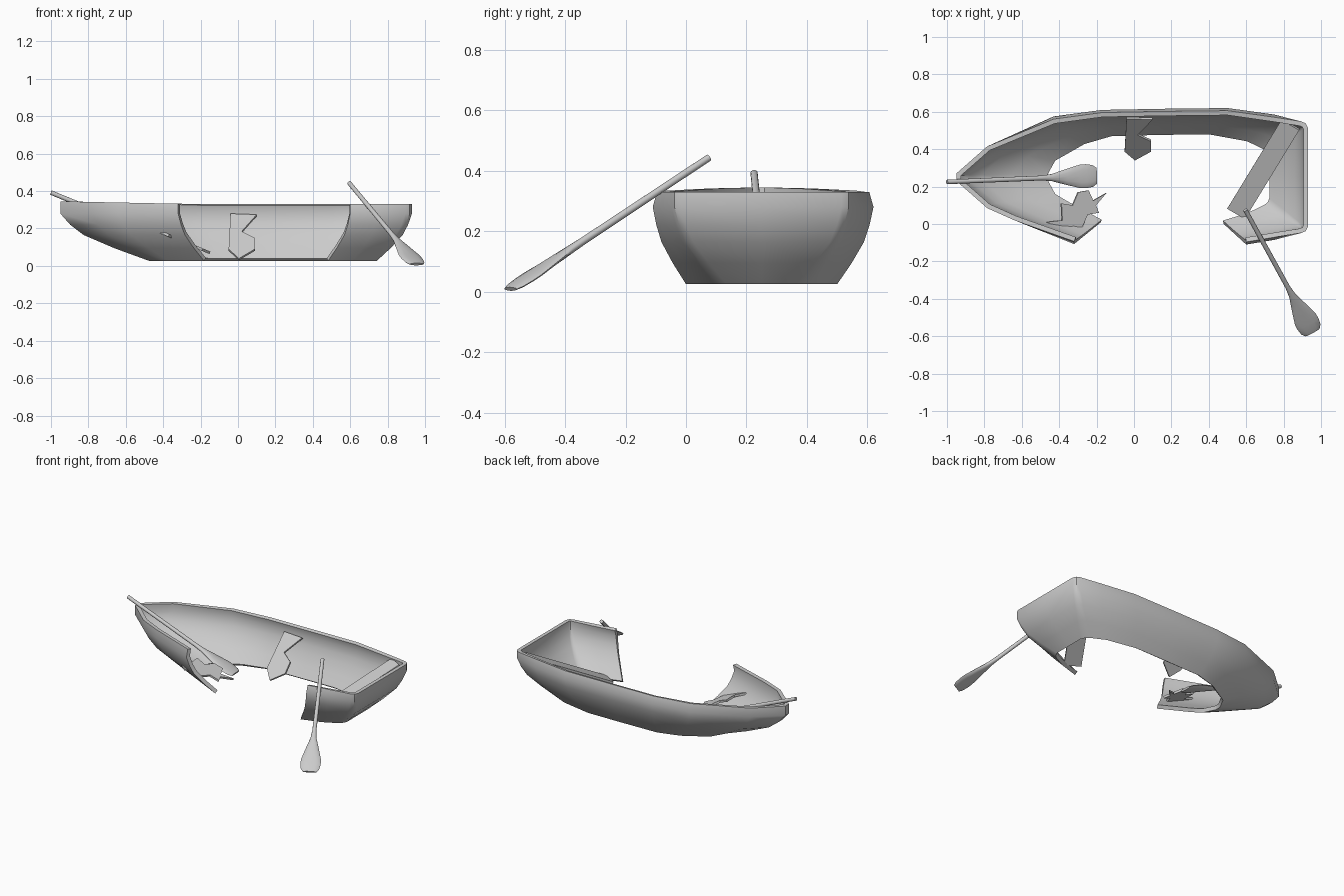
import bpy, bmesh, math
from mathutils import Vector

if "Cube" in bpy.data.objects:
    bpy.data.objects.remove(bpy.data.objects["Cube"])

CENTRE_Y = 0.25


def make(name, verts, faces, thickness=0.0, offset=-1.0, smooth=35):
    mesh = bpy.data.meshes.new(name)
    mesh.from_pydata(verts, [], faces)
    ob = bpy.data.objects.new(name, mesh)
    bpy.context.collection.objects.link(ob)
    bpy.ops.object.select_all(action='DESELECT')
    ob.select_set(True)
    bpy.context.view_layer.objects.active = ob
    if thickness:
        m = ob.modifiers.new("thickness", 'SOLIDIFY')
        m.thickness, m.offset, m.use_even_offset = thickness, offset, True
        bpy.ops.object.modifier_apply(modifier=m.name)
    bpy.ops.object.shade_smooth_by_angle(angle=math.radians(smooth))
    return ob


# Hull: (widest x, half width, bottom x, half width), bow to stern
bow = [(-0.95, 0.02, -0.47, 0.02), (-0.785, 0.165, -0.43, 0.10)]
back = [(-0.43, 0.325, -0.27, 0.195), (-0.17, 0.36, -0.12, 0.24),
        (0.15, 0.366, 0.15, 0.247), (0.50, 0.37, 0.40, 0.25)]
stern = [(0.75, 0.335, 0.61, 0.21), (0.895, 0.298, 0.70, 0.165),
         (0.918, 0.288, 0.725, 0.145), (0.93, 0.265, 0.74, 0.115)]
left_break = (-0.32, 0.357, -0.18, 0.243)
left_mid = (-0.64, 0.23, -0.37, 0.14)
right_break = (0.60, 0.36, 0.48, 0.25)


def side(points, s):
    return [(a, s * b, c, s * d) for a, b, c, d in points]


# Path runs from the left break round bow, far side and stern to the right break
path = (side([left_break, left_mid] + bow[::-1], -1) + side(bow + back + stern, 1)
        + [(0.93, 0.0, 0.74, 0.0)] + side(stern[::-1] + [right_break], -1))
levels = [(0.025, 0.0, 0), (0.095, 0.4, 0), (0.165, 0.74, 0),
          (0.22, 0.89, 0), (0.28, 1.0, 0), (0.33, 1.0, 0.014)]

verts = []
for x1, y1, x0, y0 in path:
    for z, f, inset in levels:
        lift = 0.015 * max(0, (-0.2 - x1) / 0.75) if inset else 0
        y = y0 + (y1 - y0) * f
        if abs(y) > 0.3:
            y -= math.copysign(inset, y)
        verts.append((x0 + (x1 - x0) * f, CENTRE_Y + y, z + lift))
n = len(levels)
faces = [(i * n + k, i * n + k + 1, (i + 1) * n + k + 1, (i + 1) * n + k)
         for i in range(len(path) - 1) for k in range(n - 1)]
make("broken_hull", verts, faces, 0.025)


# Oars: lofted ellipses from handle to blade
def oar(name, start, end):
    start, end = Vector(start), Vector(end)
    axis = (end - start).normalized()
    across = axis.cross(Vector((0, 0, 1))).normalized()
    normal = across.cross(axis)
    length = (end - start).length
    sections = [(0, .012, .012), (.63, .013, .013), (.70, .019, .014),
                (.80, .043, .013), (.89, .063, .012), (.93, .064, .011),
                (.975, .058, .010), (1, .043, .007)]
    segs = 12
    vs, fs = [], []
    for t, w, h in sections:
        for j in range(segs):
            a = 2 * math.pi * j / segs
            vs.append(start + axis * length * t
                      + across * w * math.cos(a) + normal * h * math.sin(a))
    for i in range(len(sections) - 1):
        for j in range(segs):
            k = (j + 1) % segs
            fs.append((i * segs + j, (i + 1) * segs + j,
                       (i + 1) * segs + k, i * segs + k))
    last = (len(sections) - 1) * segs
    fs += [tuple(range(segs)), tuple(last + j for j in reversed(range(segs)))]
    ob = make(name, vs, fs, smooth=45)
    bm = bmesh.new()
    bm.from_mesh(ob.data)
    bmesh.ops.recalc_face_normals(bm, faces=bm.faces)
    bm.to_mesh(ob.data)
    bm.free()


oar("bow_oar", (-1.0, 0.225, 0.392), (-0.2, 0.258, 0.062))
oar("stern_oar", (0.595, 0.075, 0.443), (0.955, -0.58, 0.009))

# Fallen seat: lower end on the bottom edge, upper end in the stern corner
seat = [(0.50, 0.085, 0.045), (0.595, 0.03, 0.045),
        (0.885, 0.505, 0.31), (0.79, 0.56, 0.31)]
make("fallen_seat", seat, [(0, 1, 2, 3)], 0.02, 0, 20)

# Broken board leaning on the far side
board = [(-0.04, .275), (-0.05, .085), (0.005, .035), (0.09, .085),
         (0.09, .145), (0.02, .18), (0.10, .27)]
make("leaning_board", [(x, 0.34 + (z - 0.03) * 0.93, z) for x, z in board],
     [tuple(range(len(board)))], 0.014, 0, 20)

# Jagged splinter lying inside the bow
splinter = [(-.15, .165), (-.22, .125), (-.245, .18), (-.30, .17), (-.33, .10),
            (-.39, .11), (-.385, .02), (-.47, .01), (-.37, -.055), (-.33, -.01),
            (-.28, -.02), (-.25, .05), (-.19, .06), (-.205, .10)]
make("splintered_board", [(x, y, 0.07 - (x + 0.15) * 0.42) for x, y in splinter],
     [tuple(range(len(splinter)))], 0.014, 0, 20)
